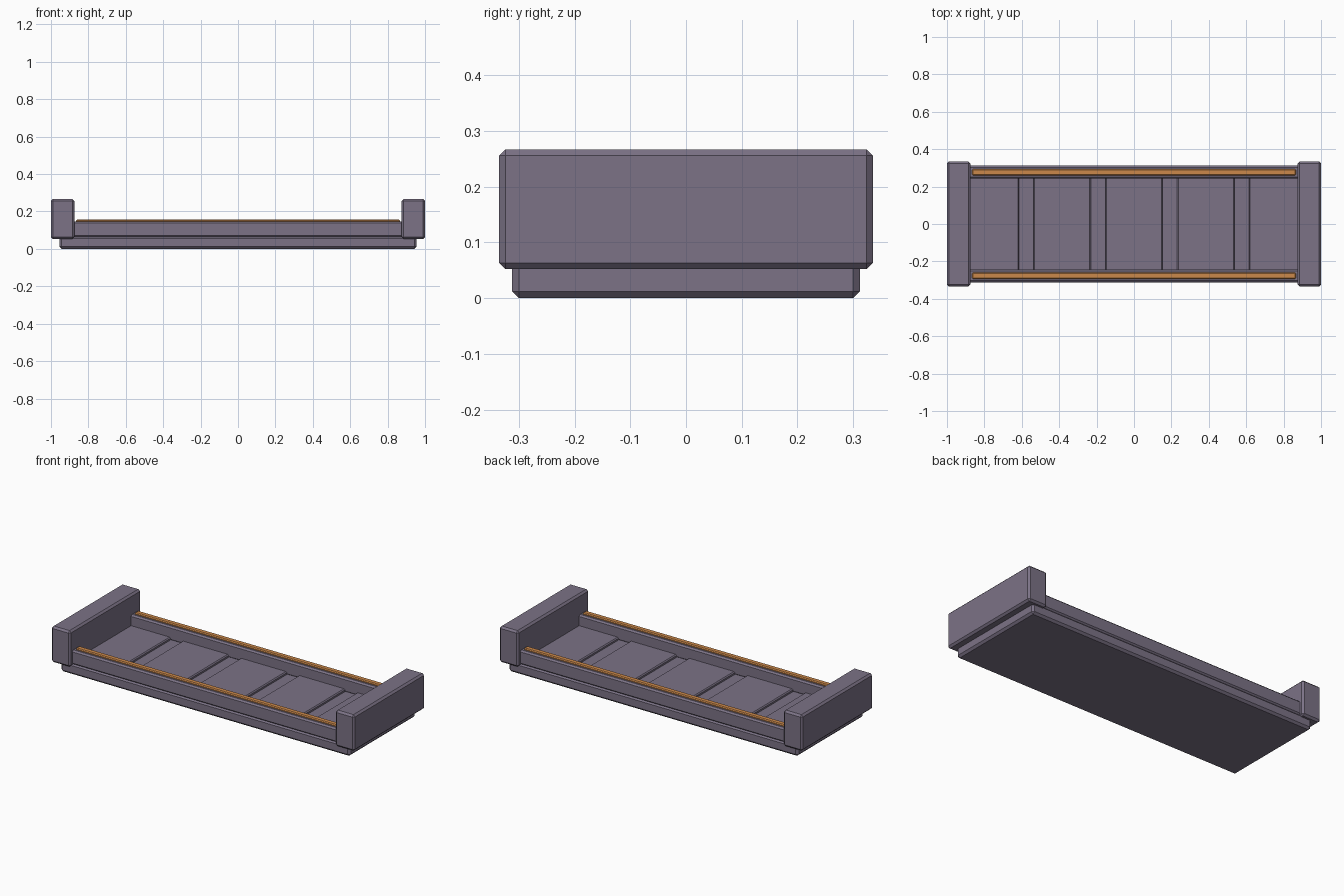
import bpy
import bmesh
from mathutils import Vector

old = bpy.data.objects.get("Cube")
if old:
    bpy.data.objects.remove(old, do_unlink=True)


def make_material(name, rgb):
    mat = bpy.data.materials.new(name)
    mat.use_nodes = True
    color = (*rgb, 1.0)
    mat.diffuse_color = color
    mat.node_tree.nodes["Principled BSDF"].inputs["Base Color"].default_value = color
    return mat


metal = make_material("purple_grey_metal", (0.20, 0.17, 0.24))
orange = make_material("orange_trim", (0.60, 0.25, 0.07))


def chamfered_box(name, low, high, chamfer, mat):
    """Box between two corners with flat chamfered edges."""
    low, high = Vector(low), Vector(high)
    bm = bmesh.new()
    bmesh.ops.create_cube(bm, size=1)
    bmesh.ops.scale(bm, vec=high - low, verts=bm.verts)
    bmesh.ops.bevel(bm, geom=bm.edges[:], offset=chamfer, offset_type='OFFSET',
                    segments=1, affect='EDGES')
    mesh = bpy.data.meshes.new(name)
    bm.to_mesh(mesh)
    bm.free()
    mesh.materials.append(mat)
    obj = bpy.data.objects.new(name, mesh)
    obj.location = (low + high) / 2
    bpy.context.collection.objects.link(obj)
    return obj


# Base slab
chamfered_box("base", (-0.955, -0.312, 0), (0.955, 0.312, 0.067), 0.012, metal)

# Raised floor panels with gaps between them
for i in range(-2, 3):
    x = i * 0.384
    half = 0.153
    chamfered_box(f"floor_panel_{i + 3}", (x - half, -0.25, 0.05),
                  (x + half, 0.25, 0.083), 0.006, metal)

# Raised blocks at both ends
for side, name in ((-1, "right"), (1, "left")):
    x = side * 0.9375
    chamfered_box(f"{name}_end_block", (x - 0.0625, -0.335, 0.052),
                  (x + 0.0625, 0.335, 0.267), 0.011, metal)

# Long side rails with an orange strip on top
for side, name in ((-1, "front"), (1, "back")):
    y = side * 0.277
    chamfered_box(f"{name}_rail", (-0.885, y - 0.035, 0.062),
                  (0.885, y + 0.035, 0.147), 0.009, metal)
    chamfered_box(f"{name}_rail_strip", (-0.865, y - 0.017, 0.135),
                  (0.865, y + 0.017, 0.157), 0.005, orange)
